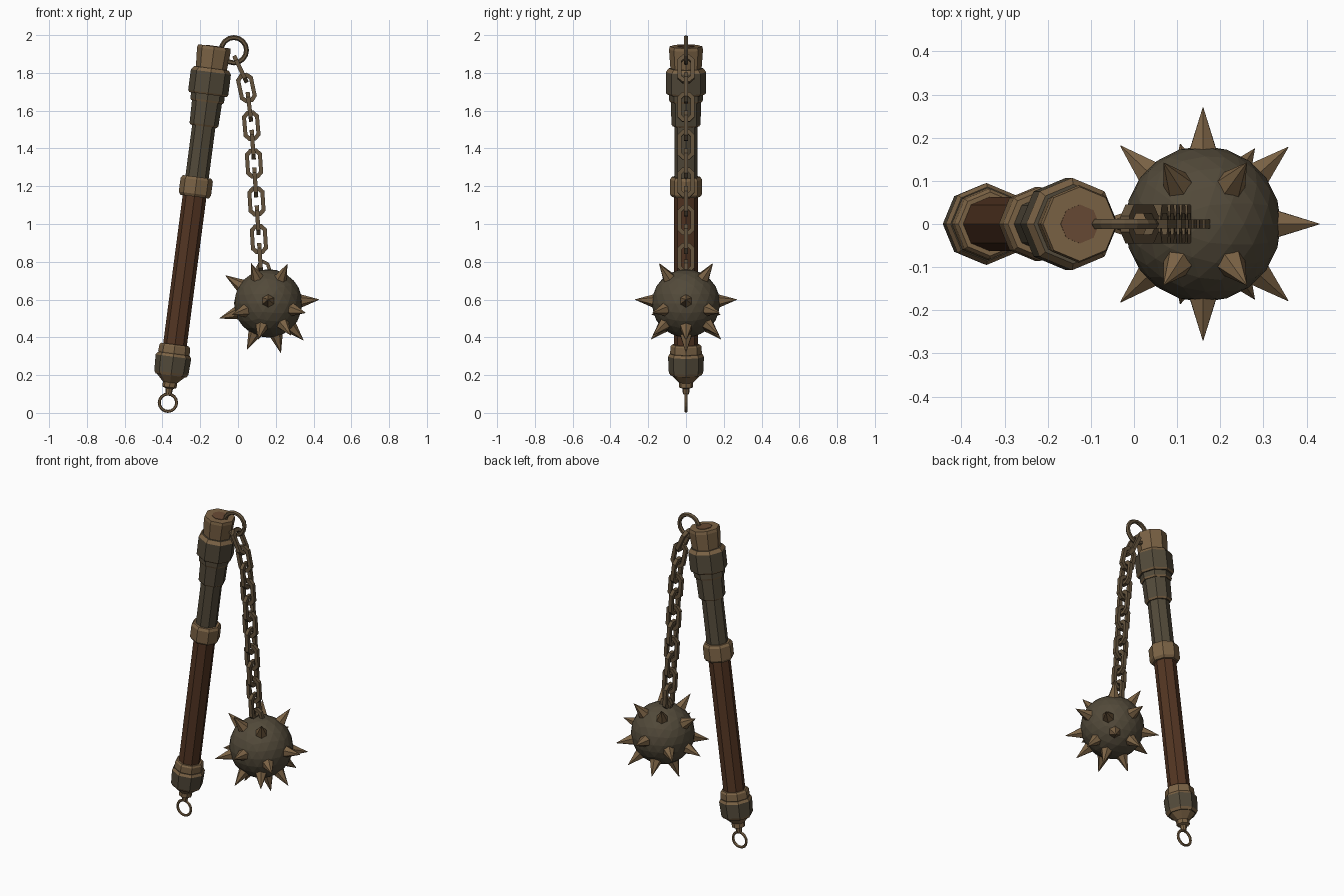
import bpy, bmesh, math
from mathutils import Matrix, Vector

cube = bpy.data.objects.get("Cube")
if cube:
    bpy.data.objects.remove(cube)


def material(name, rgb):
    m = bpy.data.materials.new(name)
    m.use_nodes = True
    m.diffuse_color = (*rgb, 1)
    bsdf = m.node_tree.nodes["Principled BSDF"]
    bsdf.inputs["Base Color"].default_value = (*rgb, 1)
    bsdf.inputs["Roughness"].default_value = 0.8
    return m


METAL = material("dark olive metal", (0.085, 0.068, 0.042))
TRIM = material("worn brass", (0.20, 0.125, 0.06))
CHAIN = material("dull chain brass", (0.125, 0.085, 0.045))
WOOD = material("dark brown leather", (0.085, 0.035, 0.016))
RUST = material("rusty brown", (0.14, 0.07, 0.035))


def finish(bm, name, mats, matrix=Matrix()):
    bmesh.ops.recalc_face_normals(bm, faces=bm.faces)
    mesh = bpy.data.meshes.new(name)
    bm.to_mesh(mesh)
    bm.free()
    for m in mats:
        mesh.materials.append(m)
    obj = bpy.data.objects.new(name, mesh)
    obj.matrix_world = matrix
    bpy.context.collection.objects.link(obj)
    return obj


def skin(bm, rings, closed=False):
    """Bridge rings of points with quads; returns faces grouped by segment."""
    loops = [[bm.verts.new(p) for p in r] for r in rings]
    pairs = list(zip(loops, loops[1:] + loops[:1]))
    if not closed:
        pairs.pop()
        bm.faces.new(loops[0])
        bm.faces.new(loops[-1])
    n = len(loops[0])
    return [[bm.faces.new((a[i], a[(i + 1) % n], b[(i + 1) % n], b[i]))
             for i in range(n)] for a, b in pairs]


# Leaning handle frame, local z runs along the shaft
HANDLE = Matrix.Translation((-0.381, 0, 0)) @ Matrix.Rotation(math.radians(7.5), 4, 'Y')


def turned(name, profile, mat, edge=None):
    """Eight-sided turned part; the end bevels take the edge colour."""
    bm = bmesh.new()
    rings = [[(r * math.cos(k * math.pi / 4), r * math.sin(k * math.pi / 4), z)
              for k in range(8)] for z, r in profile]
    segs = skin(bm, rings)
    if edge:
        for f in segs[0] + segs[-1]:
            f.material_index = 1
    finish(bm, name, [mat, edge or mat], HANDLE)


turned("pommel_stem", [(.1, .016), (.13, .02), (.137, .038), (.16, .038), (.175, .03)], TRIM)
turned("pommel_cone", [(.16, .035), (.21, .086)], TRIM)
turned("pommel_band", [(.2, .082), (.215, .091), (.3, .095), (.315, .086)], METAL, TRIM)
turned("pommel_lip", [(.31, .08), (.32, .084), (.355, .082), (.365, .074)], TRIM)
turned("grip", [(.36, .063), (1.17, .063)], WOOD)
turned("ferrule", [(1.155, .076), (1.17, .086), (1.245, .086), (1.26, .076)], TRIM)
turned("metal_shaft", [(1.25, .062), (1.55, .062)], METAL)
turned("lower_collar", [(1.53, .07), (1.54, .077), (1.66, .08), (1.67, .08)], METAL, TRIM)
turned("middle_collar", [(1.66, .085), (1.67, .09), (1.7, .09), (1.71, .088)], METAL, TRIM)
turned("head_collar", [(1.7, .1), (1.71, .107), (1.82, .107), (1.84, .092)], METAL, TRIM)
turned("head_cap", [(1.83, .082), (1.94, .09), (1.957, .086)], TRIM)
turned("cap_inlay", [(1.955, .045), (1.96, .045)], RUST)


# Round rings at both ends of the handle
def ring(name, x, z, major, minor, mat):
    bm = bmesh.new()
    rings = []
    for i in range(16):
        a = i * math.tau / 16
        rings.append([((major + minor * math.cos(b)) * math.cos(a), minor * math.sin(b),
                       (major + minor * math.cos(b)) * math.sin(a))
                      for b in (k * math.tau / 6 for k in range(6))])
    skin(bm, rings, closed=True)
    finish(bm, name, [mat], Matrix.Translation((x, 0, z)))


ring("pommel_ring", -.371, .054, .046, .008, TRIM)
ring("top_ring", -.022, 1.92, .067, .013, CHAIN)


# Chain of cut-cornered links, each turned a quarter from the last
def outline(w, h, c):
    return [(w, h - c), (w - c, h), (c - w, h), (-w, h - c),
            (-w, c - h), (c - w, -h), (w - c, -h), (w, c - h)]


def link(name, matrix, w=.045, h=.079, t=.021, d=.011):
    bm = bmesh.new()
    pairs = zip(outline(w, h, .026), outline(w - t, h - t, .015))
    skin(bm, [[(o[0], -d, o[1]), (o[0], d, o[1]), (i[0], d, i[1]), (i[0], -d, i[1])]
              for o, i in pairs], closed=True)
    finish(bm, name, [CHAIN], matrix)


def chain_x(u):
    return .013 + .04 * (1 - math.exp(-u / .1)) + .064 * u


for n in range(11):
    u = n * .1
    lean = math.atan2(chain_x(u - .04) - chain_x(u + .04), .08)
    quarter = math.pi / 2 if n % 2 == 0 else 0
    link(f"chain_link_{n + 1}", Matrix.Translation((chain_x(u), 0, 1.82 - u))
         @ Matrix.Rotation(lean, 4, 'Y') @ Matrix.Rotation(quarter, 4, 'Z'))
link("ball_eyelet", Matrix.Translation((.136, 0, .765)) @ Matrix.Rotation(-.3, 4, 'Y'),
     w=.036, h=.045, t=.018)

# Spiked ball
CENTRE = Vector((.16, 0, .58))
bm = bmesh.new()
bmesh.ops.create_icosphere(bm, subdivisions=3, radius=.181)
ball = finish(bm, "ball", [METAL], Matrix.Translation(CENTRE))

# Spike directions on the middle plane, then those mirrored front to back
middle = [(.27, 0, .02), (-.26, 0, -.08), (-.215, 0, .14),
          (.2, 0, -.21), (.065, 0, -.255), (-.11, 0, -.24)]
sides = [(0, .27, .02), (-.09, .14, .21), (.1, .14, .205), (-.19, .18, -.06),
         (.195, .176, -.05), (-.05, .175, -.18), (.12, .175, -.17)]
for n, d in enumerate(middle + sides + [(x, -y, z) for x, y, z in sides]):
    d = Vector(d).normalized()
    bm = bmesh.new()
    bmesh.ops.create_cone(bm, cap_ends=True, segments=6, radius1=.038, radius2=.001, depth=.105)
    turn = d.to_track_quat('Z', 'Y').to_matrix().to_4x4()
    finish(bm, f"spike_{n + 1}", [TRIM], Matrix.Translation(CENTRE + d * .218) @ turn)
